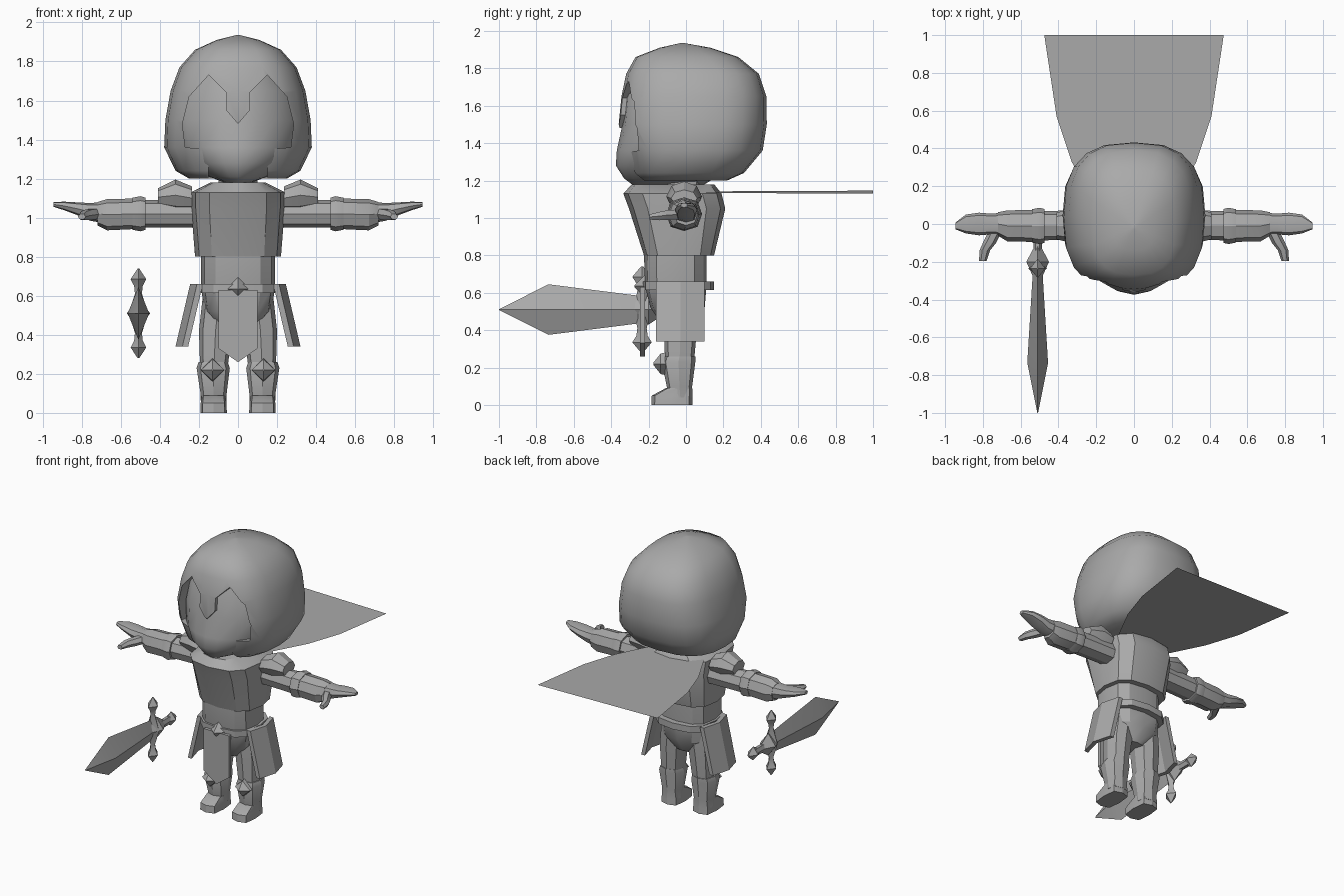
import bpy, bmesh, math

cube = bpy.data.objects.get("Cube")
if cube:
    bpy.data.objects.remove(cube, do_unlink=True)

grey = bpy.data.materials.new("plain_grey")
grey.use_nodes = True
grey.diffuse_color = (0.4, 0.4, 0.4, 1)
grey.node_tree.nodes["Principled BSDF"].inputs["Base Color"].default_value = (0.4, 0.4, 0.4, 1)
AXES = {"x": (1, 2, 0), "y": (0, 2, 1), "z": (0, 1, 2)}


def place(axis, u, v, w):
    """Put two cross-section coordinates and one length coordinate in order."""
    co = [0, 0, 0]
    for i, value in zip(AXES[axis], (u, v, w)):
        co[i] = value
    return co


def loft(name, rings, side=1, angle=30):
    """Skin equal-sized rings of points and cap both ends."""
    bm = bmesh.new()
    loops = [[bm.verts.new((x * side, y, z)) for x, y, z in r] for r in rings]
    n = len(loops[0])
    for a, b in zip(loops, loops[1:]):
        for i in range(n):
            j = (i + 1) % n
            bm.faces.new((a[i], a[j], b[j], b[i]))
    bm.faces.new(loops[0])
    bm.faces.new(loops[-1])
    bmesh.ops.recalc_face_normals(bm, faces=bm.faces)
    return finish(name, bm, angle)


def finish(name, bm, angle=30):
    mesh = bpy.data.meshes.new(name)
    bm.to_mesh(mesh)
    bm.free()
    mesh.materials.append(grey)
    ob = bpy.data.objects.new(name, mesh)
    bpy.context.collection.objects.link(ob)
    smooth(ob, angle)
    return ob


def smooth(ob, angle):
    bpy.ops.object.select_all(action="DESELECT")
    ob.select_set(True)
    bpy.context.view_layer.objects.active = ob
    bpy.ops.object.shade_smooth_by_angle(angle=math.radians(angle))


def tube(name, axis, secs, n=8, p=2.0, side=1, angle=30):
    """Loft of super-ellipses; each section is (position, centre u, centre v, radius u, radius v)."""
    def bend(t):
        return math.copysign(abs(t) ** (2 / p), t) if abs(t) > 1e-6 else 0
    rings = []
    for w, cu, cv, ru, rv in secs:
        turns = [2 * math.pi * i / n for i in range(n)]
        rings.append([place(axis, cu + ru * bend(math.cos(t)), cv + rv * bend(math.sin(t)), w)
                      for t in turns])
    return loft(name, rings, side, angle)


def body(name, secs, n=16, p=2.7, angle=30):
    """Upright centred form; each section is (height, half width, front y, back y)."""
    return tube(name, "z", [(z, 0, (f + b) / 2, w, (b - f) / 2) for z, w, f, b in secs], n, p, 1, angle)


def prism(name, axis, pts, a, b, side=1):
    return loft(name, [[place(axis, u, v, w) for u, v in pts] for w in (a, b)], side)


# Helmet with a face opening split by a nose guard
helmet = body("helmet", [
    (1.20, .25, -.25, .22), (1.24, .32, -.29, .31), (1.36, .378, -.32, .41),
    (1.50, .372, -.36, .432), (1.65, .345, -.345, .43), (1.77, .30, -.32, .39),
    (1.86, .22, -.27, .28), (1.91, .11, -.14, .13), (1.935, .01, -.03, -.01)], 20, angle=40)
half = [(.06, 1.55), (.06, 1.64), (.15, 1.73), (.25, 1.62), (.285, 1.48),
        (.27, 1.36), (.15, 1.35), (.15, 1.1)]
outline = [(0, 1.48)] + half + [(-x, z) for x, z in reversed(half)]
cutter = prism("opening_cutter", "y", outline, -.6, -.1)
cutter.hide_render = True
cut = helmet.modifiers.new("opening", "BOOLEAN")
cut.operation = "DIFFERENCE"
cut.solver = "EXACT"
cut.object = cutter
bpy.context.view_layer.objects.active = helmet
bpy.ops.object.modifier_apply(modifier=cut.name)
bpy.data.objects.remove(cutter, do_unlink=True)
smooth(helmet, 40)

# Face and neck
body("face", [(1.18, .07, -.29, .1), (1.21, .15, -.33, .15), (1.28, .25, -.375, .25),
              (1.36, .315, -.37, .3), (1.50, .335, -.34, .3), (1.65, .30, -.325, .3),
              (1.78, .20, -.27, .2)], 20, 1.9, 40)
body("neck", [(1.1, .1, -.12, .08), (1.22, .1, -.12, .08)], 8)

# Torso armour, waist and belt
body("breastplate", [(.80, .22, -.225, .15), (1.05, .24, -.305, .21), (1.13, .24, -.335, .19),
                     (1.18, .14, -.29, .15)], 12, 2.8)
body("waist_and_hips", [(.42, .08, -.12, .04), (.52, .17, -.19, .10), (.64, .19, -.22, .11),
                        (.83, .19, -.225, .11)], 12, 2.8)
body("belt", [(.615, .205, -.235, .15), (.66, .205, -.235, .15)], 12, 2.8)
prism("front_cloth", "y", [(-.1, .63), (.1, .63), (.1, .33), (0, .26), (-.1, .33)], -.245, -.22)
tube("buckle", "y", [(-.22, 0, .635, .06, .06), (-.275, 0, .635, .005, .005)], 4)

# Cape streaming straight back
bm = bmesh.new()
rows = [[bm.verts.new((x, y, 1.138 - x * .016)) for x in (-w, 0, w)]
        for w, y in ((.2, .08), (.33, .33), (.41, .57), (.475, 1))]
for a, b in zip(rows, rows[1:]):
    for i in range(2):
        bm.faces.new((a[i], a[i + 1], b[i + 1], b[i]))
finish("cape", bm)

# Limbs and paired armour
for label, s in (("left", 1), ("right", -1)):
    tube(label + "_upper_arm", "x", [(.18, 0, 1.02, .075, .07), (.5, -.01, 1.02, .078, .07)], side=s, p=2.4)
    tube(label + "_pauldron", "x", [(.235, -.01, 1.1, .09, .06), (.32, -.01, 1.115, .095, .08),
                                    (.41, -.01, 1.105, .07, .045)], side=s)
    tube(label + "_elbow_guard", "x", [(.475, -.01, 1.02, .09, .083), (.5, -.01, 1.02, .096, .09),
                                       (.54, -.01, 1.02, .088, .082)], side=s, p=2.4)
    tube(label + "_forearm", "x", [(.52, -.01, 1.02, .085, .078), (.67, -.01, 1.015, .082, .08),
                                   (.72, 0, 1.02, .062, .06)], side=s, p=2.4)
    tube(label + "_hand", "x", [(.68, 0, 1.025, .06, .055), (.76, 0, 1.03, .055, .045),
                                (.82, 0, 1.045, .06, .033), (.89, 0, 1.06, .05, .022),
                                (.945, -.01, 1.068, .018, .012)], side=s, p=2.6)
    tube(label + "_thumb", "y", [(-.03, .73, 1.02, .035, .03), (-.1, .765, 1.015, .035, .03),
                                 (-.14, .79, 1.01, .028, .026), (-.195, .8, 1.005, .02, .016)], 6, side=s)
    # Bent plate hanging from the belt at the hip
    plate = []
    for y, out in ((-.16, -.035), (-.03, 0), (.1, -.035)):
        top, low = .245 + out, .32 + out
        plate.append([(top, y, .66), (low, y, .34), (low - .03, y, .34), (top - .03, y, .66)])
    loft(label + "_hip_plate", plate, s, 10)
    tube(label + "_thigh", "z", [(.2, .125, -.035, .068, .075), (.42, .115, -.03, .085, .09),
                                 (.6, .095, -.03, .085, .1)], p=2.6, side=s)
    tube(label + "_boot", "z", [(.04, .125, -.03, .065, .065), (.1, .125, -.035, .067, .068),
                                (.23, .127, -.04, .085, .09), (.26, .127, -.035, .075, .085)], p=2.6, side=s)
    tube(label + "_foot", "z", [(0, .125, -.075, .068, .11), (.05, .125, -.075, .066, .108),
                                (.09, .125, -.04, .062, .068)], p=4, side=s)
    tube(label + "_knee_guard", "y", [(-.11, .13, .22, .06, .06), (-.135, .13, .22, .06, .055),
                                      (-.175, .13, .22, .006, .006)], 4, side=s)

# Sword floating beside the figure
SX, SZ = -.51, .51
tube("sword_blade", "y", [(-.2, SX, SZ, .025, .07), (-.26, SX, SZ, .026, .075),
                          (-.735, SX, SZ, .055, .135), (-1, SX, SZ, .002, .002)], 4)
tube("sword_guard_centre", "y", [(-.11, SX, SZ, .012, .02), (-.2, SX, SZ, .06, .08),
                                 (-.29, SX, SZ, .02, .05)], 4)
for label, s in (("upper", 1), ("lower", -1)):
    tube("sword_guard_" + label, "z", [(SZ + s * h, SX, -.235, rx, ry) for h, rx, ry in (
        (0, .05, .045), (.1, .018, .025), (.14, .022, .03), (.175, .04, .052), (.23, .004, .006))], 4)
tube("sword_grip", "y", [(-.18, SX, SZ, .022, .03), (-.05, SX, SZ, .022, .03)], 6)
tube("sword_pommel", "y", [(-.07, SX, SZ, .02, .025), (-.03, SX, SZ, .04, .05),
                           (.02, SX, SZ, .008, .01)], 4)
